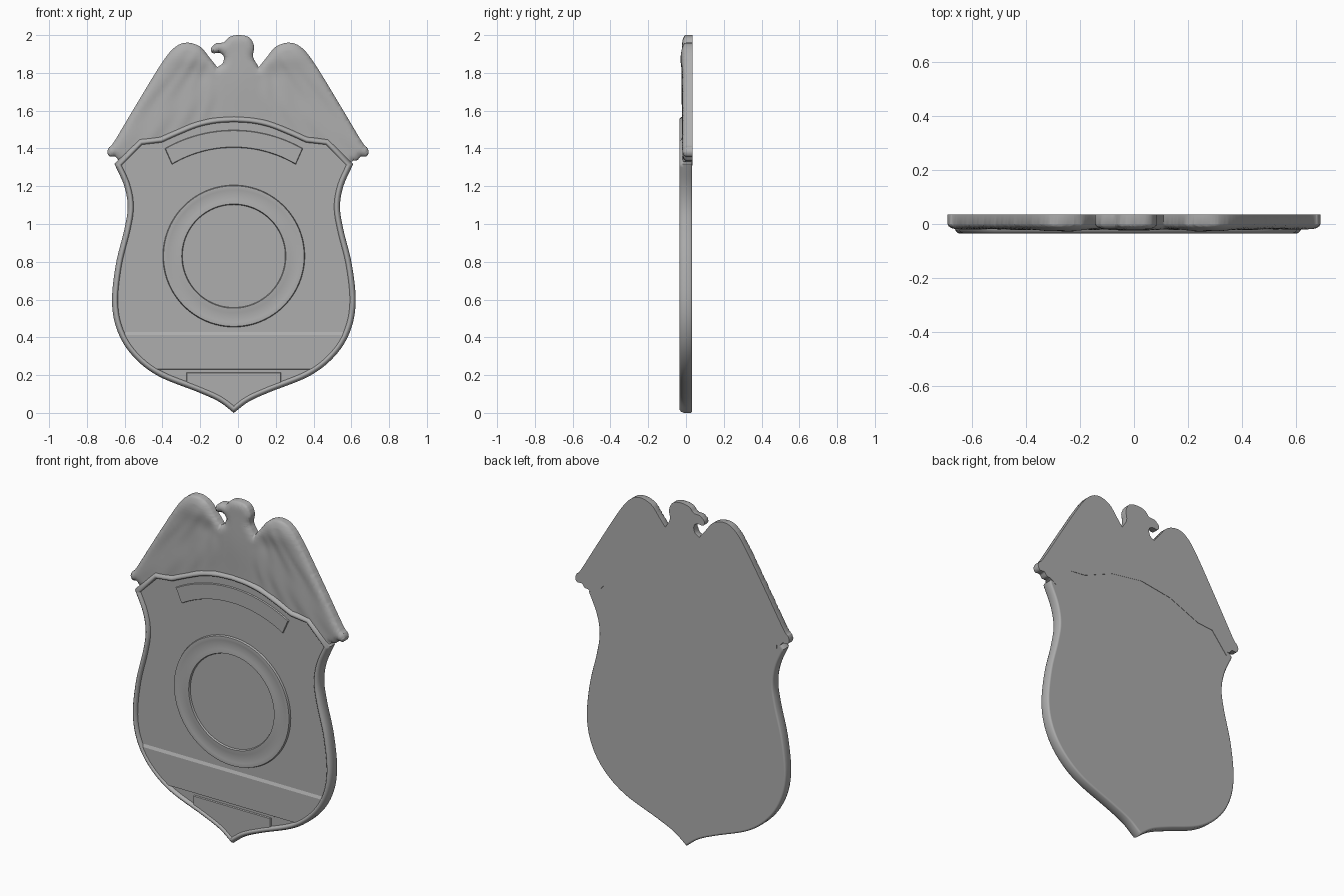
import bpy, bmesh, math
from mathutils import Vector

if "Cube" in bpy.data.objects:
    bpy.data.objects.remove(bpy.data.objects["Cube"])

CX = -0.022  # shield centre line
metal = bpy.data.materials.new("dark_grey_metal")
metal.diffuse_color = (.42, .42, .42, 1)
metal.use_nodes = True
metal.node_tree.nodes["Principled BSDF"].inputs["Base Color"].default_value = metal.diffuse_color


def smooth(pts, n=6):
    """Catmull-Rom curve through the points."""
    p = [Vector(a) for a in pts]
    p = [p[0] * 2 - p[1]] + p + [p[-1] * 2 - p[-2]]
    out = []
    for i in range(1, len(p) - 2):
        a, b, c, d = p[i - 1:i + 3]
        for k in range(n):
            t = k / n
            out.append(0.5 * (2 * b + (c - a) * t + (2 * a - 5 * b + 4 * c - d) * t * t
                              + (3 * b - a - 3 * c + d) * t ** 3))
    return out + [p[-2]]


def offset(poly, d):
    """Mitred inward offset of a counter-clockwise outline."""
    out = []
    for i, b in enumerate(poly):
        e1 = (b - poly[i - 1]).normalized()
        e2 = (poly[(i + 1) % len(poly)] - b).normalized()
        n1, n2 = Vector((-e1.y, e1.x)), Vector((-e2.y, e2.x))
        out.append(b + (n1 + n2) * d / max(0.4, 1 + n1.dot(n2)))
    return out


def clip(poly, axis, limit, sign):
    """Keep the part of the outline where sign * (p[axis] - limit) <= 0."""
    out = []
    for i, b in enumerate(poly):
        a = poly[i - 1]
        da, db = sign * (a[axis] - limit), sign * (b[axis] - limit)
        if da * db < 0:
            out.append(a.lerp(b, da / (da - db)))
        if db <= 0:
            out.append(b)
    return out


def finish(bm, name, angle=35):
    bmesh.ops.recalc_face_normals(bm, faces=bm.faces[:])
    me = bpy.data.meshes.new(name)
    bm.to_mesh(me)
    bm.free()
    for f in me.polygons:
        f.use_smooth = True
    me.set_sharp_from_angle(angle=math.radians(angle))
    me.materials.append(metal)
    ob = bpy.data.objects.new(name, me)
    bpy.context.collection.objects.link(ob)
    return ob


def stack(name, loops, angle=35):
    """Bridge a stack of (outline, y) loops and cap both ends."""
    bm = bmesh.new()
    rings = [[bm.verts.new((p.x, y, p.y)) for p in poly] for poly, y in loops]
    for a, b in zip(rings, rings[1:]):
        for i in range(len(a)):
            bm.faces.new((a[i - 1], a[i], b[i], b[i - 1]))
    caps = [bm.faces.new(rings[0]), bm.faces.new(rings[-1])]
    for c in caps:
        c.normal_update()
    bmesh.ops.triangulate(bm, faces=caps)
    return finish(bm, name, angle)


# Shield body with raised rim
side = smooth([(0, 0), (.08, .06), (.19, .11), (.40, .195), (.534, .30), (.615, .43), (.645, .585),
               (.625, .785), (.58, .97), (.562, 1.09), (.58, 1.2), (.632, 1.318)])
top = [Vector((.50, 1.45))] + smooth([(.39, 1.462), (.31, 1.498), (.2, 1.542), (.1, 1.564), (0, 1.571)])
half = side + top
outline = half + [Vector((-p.x, p.y)) for p in half[-2:0:-1]]
outline = [p + Vector((CX, 0)) for p in outline]
stack("shield", [(offset(outline, .012), .033), (offset(outline, .006), .033), (outline, .026),
                 (outline, -.012), (offset(outline, .005), -.026), (offset(outline, .013), -.034),
                 (offset(outline, .021), -.035), (offset(outline, .027), -.031),
                 (offset(outline, .031), -.018), (offset(outline, .034), -.018)], 50)


# Raised panels on the shield: lower banner, bottom plaque, curved top plaque
def plate(name, poly, y):
    stack(name, [(poly, -.01), (poly, -.018), (offset(poly, .003), y)], 20)


inner = offset(outline, .02)
band = clip(clip(inner, 1, .228, -1), 1, .43, 1)
face = [Vector((p.x, max(.232, min(p.y, .412)))) for p in band]
stack("lower_banner", [(band, -.01), (band, -.017), (face, -.026)], 10)

plaque = clip(clip(clip(inner, 1, .215, 1), 0, CX - .25, -1), 0, CX + .25, 1)
plate("bottom_plaque", plaque, -.025)


def arc(r, a, n=24):
    return [Vector((CX + r * math.sin(a * (2 * i / n - 1)), .762 + r * math.cos(a * (2 * i / n - 1))))
            for i in range(n + 1)]


plate("curved_plaque", arc(.735, .52)[::-1] + arc(.643, .535), -.025)


# Round central medallion: shallow channel ring around a flat disc
def circle(r, n=96):
    return [Vector((CX + r * math.cos(2 * math.pi * i / n), .83 + r * math.sin(2 * math.pi * i / n)))
            for i in range(n)]


stack("medallion", [(circle(r), y) for r, y in
                    [(.376, -.01), (.376, -.018), (.372, -.029), (.366, -.030), (.35, -.027), (.325, -.0255),
                     (.3, -.027), (.283, -.030), (.276, -.030), (.272, -.020), (.268, -.020)]])

# Eagle silhouette, clockwise over the top from left wing tip to right wing tip
left_wing = smooth([(-.61, 1.335), (-.632, 1.338), (-.65, 1.357), (-.68, 1.358), (-.692, 1.38), (-.683, 1.405),
                    (-.655, 1.437), (-.54, 1.63), (-.405, 1.85), (-.335, 1.935), (-.27, 1.96), (-.2, 1.938),
                    (-.15, 1.88), (-.11, 1.83)])
head = smooth([(-.11, 1.83), (-.082, 1.85), (-.075, 1.885), (-.095, 1.905), (-.135, 1.905), (-.143, 1.93),
               (-.115, 1.957), (-.075, 1.962), (-.045, 1.99), (.005, 2.0), (.06, 1.987), (.085, 1.94),
               (.08, 1.885), (.11, 1.83)])
right_wing = [Vector((-p.x, p.y)) for p in left_wing[::-1]]
crest = left_wing + head[1:] + right_wing[1:]
# Lower edge hidden inside the shield rim
edge = [(.59, 1.31), (.49, 1.43), (.39, 1.44), (.2, 1.52), (0, 1.55)]
under = [Vector((x + CX, z)) for x, z in edge + [(-x, z) for x, z in edge[-2::-1]]]


def edge_distance(p):
    best = 9
    for a, b in zip(crest, crest[1:]):
        ab = b - a
        t = max(0, min(1, (p - a).dot(ab) / max(ab.length_squared, 1e-9)))
        best = min(best, (a + ab * t - p).length)
    return best


def relief(x, z):
    """Rounded edge, shoulder swellings, breast swelling and fanned feather ripples."""
    d = edge_distance(Vector((x, z)))
    t = min(1, d / .04)
    y = .019 * math.sqrt(max(0, 1 - (1 - t) ** 2))
    ax = abs(x)
    y += t * .008 * math.exp(-((ax - .27) / .1) ** 2 - ((z - 1.88) / .06) ** 2)
    y += t * .006 * math.exp(-(x / .1) ** 2 - ((z - 1.75) / .16) ** 2)
    y -= t * .005 * math.exp(-((ax - .2) / .05) ** 2 - ((z - 1.8) / .05) ** 2)
    fan = math.atan2(ax - .05, 2.25 - z)
    wing = min(1, max(0, (ax - .06) / .1)) * min(1, d / .08)
    row = math.sin(z * 26 + ax * 14)
    y += wing * (.0016 * math.sin(fan * 42 + row * .8) + .0014 * row)
    return -y


bm = bmesh.new()
f = bm.faces.new([bm.verts.new((p.x, 0, p.y)) for p in crest + under])
f.normal_update()
for w in (.005, .01):
    bmesh.ops.inset_region(bm, faces=[max(bm.faces, key=lambda q: q.calc_area())], thickness=w,
                           use_even_offset=True)
bmesh.ops.triangulate(bm, faces=bm.faces[:])
for axis, start, count in ((0, -.69, 93), (2, 1.32, 46)):
    for i in range(count):
        co, no = Vector(), Vector()
        co[axis], no[axis] = start + i * .015, 1
        bmesh.ops.bisect_plane(bm, geom=bm.verts[:] + bm.edges[:] + bm.faces[:], plane_co=co, plane_no=no,
                               dist=1e-5)
res = bmesh.ops.extrude_face_region(bm, geom=bm.faces[:], use_keep_orig=True)
back = {v for v in res["geom"] if isinstance(v, bmesh.types.BMVert)}
for v in bm.verts:
    v.co.y = .035 if v in back else relief(v.co.x, v.co.z)
finish(bm, "eagle_crest", 50)
